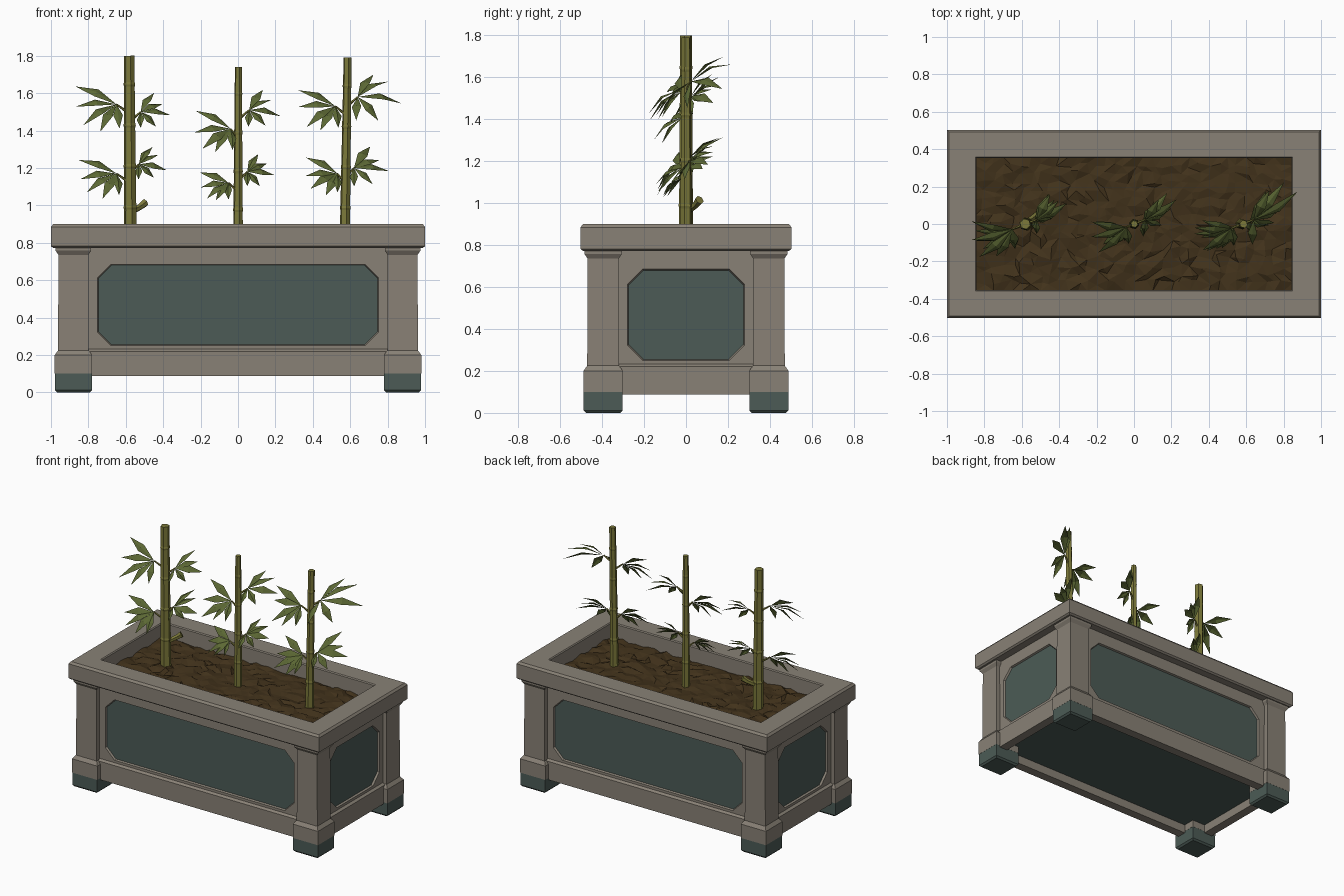
import bpy, bmesh, math, random
from mathutils import Vector, Matrix

if "Cube" in bpy.data.objects:
    bpy.data.objects.remove(bpy.data.objects["Cube"])

random.seed(4)


def material(name, rgb):
    m = bpy.data.materials.new(name)
    m.diffuse_color = (*rgb, 1)
    m.use_nodes = True
    m.node_tree.nodes["Principled BSDF"].inputs["Base Color"].default_value = m.diffuse_color
    return m


STONE = material("warm_stone", (0.25, 0.221, 0.181))
TEAL = material("dark_teal", (0.072, 0.105, 0.093))
SOIL = material("brown_soil", (0.054, 0.032, 0.011))
STALK = material("olive_stalk", (0.20, 0.190, 0.042))
LEAF = material("leaf_green", (0.106, 0.138, 0.034))


def finish(bm, name, *mats, recalc=True):
    if recalc:
        bmesh.ops.recalc_face_normals(bm, faces=bm.faces[:])
    me = bpy.data.meshes.new(name)
    bm.to_mesh(me)
    bm.free()
    for m in mats:
        me.materials.append(m)
    ob = bpy.data.objects.new(name, me)
    bpy.context.collection.objects.link(ob)
    return ob


def bridge(bm, a, b):
    n = len(a)
    return [bm.faces.new((a[i], a[(i + 1) % n], b[(i + 1) % n], b[i])) for i in range(n)]


def loft_rects(name, rects, mat, cx=0, cy=0, ring=False):
    """Stack of rectangles (half x, half y, z), capped or closed into a ring."""
    bm = bmesh.new()
    loops = [[bm.verts.new((cx + sx * hx, cy + sy * hy, z))
              for sx, sy in ((-1, -1), (1, -1), (1, 1), (-1, 1))] for hx, hy, z in rects]
    for a, b in zip(loops, loops[1:]):
        bridge(bm, a, b)
    if ring:
        bridge(bm, loops[-1], loops[0])
    else:
        bm.faces.new(loops[0])
        bm.faces.new(loops[-1])
    return finish(bm, name, mat)


# Rim around the top
loft_rects("rim", [(0.842, 0.352, 0.74), (0.92, 0.43, 0.772), (0.988, 0.491, 0.772), (1, 0.503, 0.782),
                   (1, 0.503, 0.885), (0.988, 0.491, 0.9), (0.848, 0.358, 0.9), (0.842, 0.352, 0.893)],
           STONE, ring=True)

# Corner posts with teal feet
for sx in (-1, 1):
    for sy in (-1, 1):
        tag = ("front" if sy < 0 else "back") + ("_left" if sx < 0 else "_right")
        c = (sx * 0.88, sy * 0.395)
        loft_rects("foot_" + tag, [(0.088, 0.082, 0), (0.099, 0.093, 0.012), (0.099, 0.093, 0.1)], TEAL, *c)
        loft_rects("post_" + tag, [(0.1, 0.094, 0.1), (0.1, 0.094, 0.2), (0.082, 0.076, 0.225),
                                   (0.08, 0.074, 0.735), (0.095, 0.089, 0.758), (0.095, 0.089, 0.775)],
                   STONE, *c)


def wall(name, half, octo, dist, turn):
    """Wall with a recessed eight-sided teal panel, facing -y then turned about z."""
    bm = bmesh.new()
    lo, hi = 0.2, 0.775

    def octagon(w, z0, z1, c, y):
        pts = [(-w + c, z0), (w - c, z0), (w, z0 + c), (w, z1 - c),
               (w - c, z1), (-w + c, z1), (-w, z1 - c), (-w, z0 + c)]
        return [bm.verts.new((x, y, z)) for x, z in pts]

    corners = [bm.verts.new((x, -dist, z)) for x, z in ((-half, lo), (half, lo), (half, hi), (-half, hi))]
    o = octagon(octo, 0.25, 0.685, 0.072, -dist)
    p = octagon(octo - 0.005, 0.255, 0.68, 0.07, -dist + 0.013)
    for i in range(4):
        j = (i + 1) % 4
        bm.faces.new((corners[i], corners[j], o[2 * i + 1], o[2 * i]))
        bm.faces.new((corners[j], o[(2 * i + 2) % 8], o[2 * i + 1]))
    bridge(bm, o, p)
    bm.faces.new(p).material_index = 1
    bm.transform(Matrix.Rotation(turn, 4, 'Z'))
    finish(bm, name, STONE, TEAL, recalc=False)


def rail(name, half, dist, turn):
    """Bottom rail with a sloped ledge."""
    bm = bmesh.new()
    prof = [(-dist, 0.088), (-dist, 0.22), (-dist + 0.02, 0.235), (-dist + 0.065, 0.235), (-dist + 0.065, 0.088)]
    ends = [[bm.verts.new((x, y, z)) for y, z in prof] for x in (-half, half)]
    bridge(bm, *ends)
    for e in ends:
        bm.faces.new(e)
    bm.transform(Matrix.Rotation(turn, 4, 'Z'))
    finish(bm, name, STONE)


for side, half, octo, dist, k in (("front", 0.83, 0.752, 0.437, 0), ("right", 0.35, 0.278, 0.933, 1),
                                  ("back", 0.83, 0.752, 0.437, 2), ("left", 0.35, 0.278, 0.933, 3)):
    wall("wall_" + side, half, octo, dist, k * math.pi / 2)
    rail("rail_" + side, half, dist + 0.016, k * math.pi / 2)

# Underside panel set up inside the rails
loft_rects("underside", [(0.9, 0.41, 0.15), (0.9, 0.41, 0.18)], TEAL)

# Lumpy soil
bm = bmesh.new()
bmesh.ops.create_grid(bm, x_segments=34, y_segments=16, size=1)
for v in bm.verts:
    edge = max(abs(v.co.x), abs(v.co.y)) > 0.99
    j = 0 if edge else 0.017
    v.co = (v.co.x * 0.85 + random.uniform(-j, j), v.co.y * 0.358 + random.uniform(-j, j),
            0.796 + random.uniform(-0.012, 0.012))
bmesh.ops.triangulate(bm, faces=bm.faces[:])
finish(bm, "soil", SOIL)


def tube(bm, rings, sides):
    """Capped tube through (centre, radius) rings."""
    axis = (rings[-1][0] - rings[0][0]).normalized()
    u = axis.orthogonal().normalized()
    w = axis.cross(u)
    loops = []
    for c, r in rings:
        angles = [2 * math.pi * i / sides for i in range(sides)]
        loops.append([bm.verts.new(c + u * r * math.cos(a) + w * r * math.sin(a)) for a in angles])
    for a, b in zip(loops, loops[1:]):
        bridge(bm, a, b)
    bm.faces.new(loops[0])
    bm.faces.new(loops[-1])


def leaf(bm, base, tip, width):
    """Arched, folded, pointed leaf facing front and up."""
    d = tip - base
    face = Vector((random.uniform(-0.3, 0.3), -0.6, 0.75))
    s = d.cross(face).normalized() * width
    n = s.cross(d).normalized()
    m = base + d * 0.5 + n * d.length * 0.12
    b, l, c, r, t = [bm.verts.new(p) for p in (base, m - s - n * 0.008, m, m + s - n * 0.008, tip)]
    for f in ((b, c, l), (b, r, c), (l, c, t), (c, r, t)):
        bm.faces.new(f)


# Leaf fans seen from the front: (elevation in degrees, length)
FAN_LEFT = ((24, 0.24), (-6, 0.22), (-32, 0.21), (-58, 0.17), (-94, 0.13))
FAN_RIGHT = ((56, 0.13), (22, 0.13), (-10, 0.17), (-45, 0.12), (-92, 0.09))

# Each plant: base x, top x, top z, base radius, top radius, leaf clusters (side, hub x, hub z, size)
PLANTS = (
    ("left", -0.575, -0.582, 1.80, 0.036, 0.029,
     ((-1, -0.65, 1.54, 1.0), (1, -0.52, 1.50, 0.95), (-1, -0.65, 1.17, 0.9), (1, -0.53, 1.22, 0.9))),
    ("middle", 0.0, 0.002, 1.74, 0.028, 0.019,
     ((-1, -0.04, 1.41, 0.88), (1, 0.06, 1.51, 1.0), (-1, -0.05, 1.12, 0.68), (1, 0.05, 1.18, 0.85))),
    ("right", 0.57, 0.586, 1.79, 0.029, 0.022,
     ((-1, 0.52, 1.53, 0.9), (1, 0.64, 1.58, 1.4), (-1, 0.53, 1.17, 0.78), (1, 0.62, 1.20, 1.1))),
)

for name, x0, x1, top, r0, r1, clusters in PLANTS:
    def centre(z):
        return Vector((x0 + (x1 - x0) * (z - 0.77) / (top - 0.77), 0.0, z))

    # Jointed stalk
    bm = bmesh.new()
    rings = [(centre(0.77), r0)]
    for k in range(1, 5):
        z = 0.77 + (top - 0.77) * k / 4.7
        r = r0 + (r1 - r0) * k / 5
        rings += [(centre(z - 0.012), r * 0.97), (centre(z), r * 1.08), (centre(z + 0.012), r * 0.98)]
    rings.append((centre(top), r1))
    tube(bm, rings, 6)
    # Small cut shoot on the thickest stalk
    if name == "left":
        tube(bm, [(Vector((-0.56, 0.02, 0.97)), 0.016), (Vector((-0.52, 0.05, 0.995)), 0.018),
                  (Vector((-0.495, 0.065, 1.015)), 0.022)], 6)
    # Twigs
    hubs = []
    for s, hx, hz, size in clusters:
        root = centre(hz - 0.05)
        hub = Vector((hx, 0.4 * (hx - root.x), hz))
        tube(bm, [(root, 0.009), (hub, 0.005)], 5)
        hubs.append((s, hub, size))
    finish(bm, "stalk_" + name, STALK)

    # Leaves
    bm = bmesh.new()
    for s, hub, size in hubs:
        for elev, length in (FAN_LEFT if s < 0 else FAN_RIGHT):
            length *= size * (0.8 if size > 1.2 and elev > 40 else 1)
            a = math.radians(elev + random.uniform(-5, 5))
            dx, dz = s * length * math.cos(a), length * math.sin(a)
            y = (0.8 * dz + 0.65 * dx if s > 0 else 0.85 * dz + 0.2 * dx) + random.uniform(-0.03, 0.03)
            leaf(bm, hub, hub + Vector((dx, y, dz)), 0.028 * min(1, 0.4 + 4 * length))
    finish(bm, "leaves_" + name, LEAF, recalc=False)
